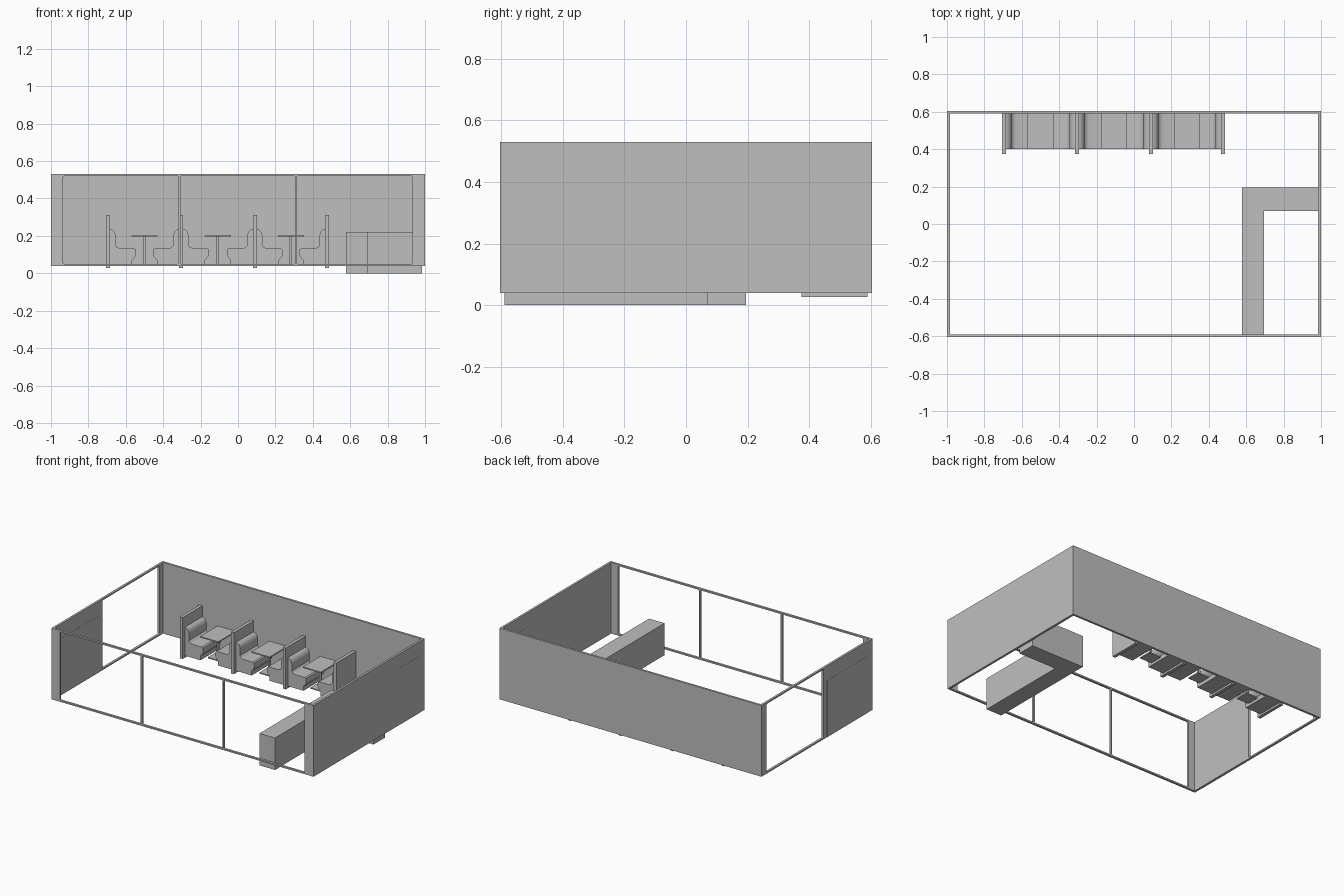
import bpy, bmesh, math
from mathutils import Vector

cube = bpy.data.objects.get("Cube")
if cube:
    bpy.data.objects.remove(cube, do_unlink=True)

grey = bpy.data.materials.new("plain grey")
grey.use_nodes = True
COLOUR = (0.52, 0.52, 0.52, 1)
grey.diffuse_color = COLOUR
grey.node_tree.nodes["Principled BSDF"].inputs["Base Color"].default_value = COLOUR


def prism(name, profile, start, end, axis="y"):
    """Extrude a closed (u, z) profile along the x or y axis."""
    bm = bmesh.new()

    def place(u, z, depth):
        return (u, depth, z) if axis == "y" else (depth, u, z)

    face = bm.faces.new([bm.verts.new(place(u, z, start)) for u, z in profile])
    grown = bmesh.ops.extrude_face_region(bm, geom=[face])
    shift = Vector(place(0, 0, end - start))
    for v in grown["geom"]:
        if isinstance(v, bmesh.types.BMVert):
            v.co += shift
    bmesh.ops.recalc_face_normals(bm, faces=bm.faces)
    mesh = bpy.data.meshes.new(name)
    bm.to_mesh(mesh)
    bm.free()
    mesh.materials.append(grey)
    obj = bpy.data.objects.new(name, mesh)
    bpy.context.collection.objects.link(obj)
    return obj


def rect(u0, u1, z0, z1):
    return [(u0, z0), (u1, z0), (u1, z1), (u0, z1)]


def box(name, x0, x1, y0, y1, z0, z1):
    return prism(name, rect(x0, x1, z0, z1), y0, y1)


def rounded(u0, u1, z0, z1, r=0.008, steps=4):
    """Rectangle with rounded corners."""
    corners = [(u1 - r, z1 - r), (u0 + r, z1 - r), (u0 + r, z0 + r), (u1 - r, z0 + r)]
    points = []
    for i, (u, z) in enumerate(corners):
        for k in range(steps + 1):
            a = math.pi / 2 * (i + k / steps)
            points.append((u + r * math.cos(a), z + r * math.sin(a)))
    return points


def select_only(obj):
    bpy.ops.object.select_all(action="DESELECT")
    obj.select_set(True)
    bpy.context.view_layer.objects.active = obj


def cut(wall, cutter):
    mod = wall.modifiers.new("opening", "BOOLEAN")
    mod.operation = "DIFFERENCE"
    mod.solver = "EXACT"
    mod.object = cutter
    select_only(wall)
    bpy.ops.object.modifier_apply(modifier=mod.name)
    bpy.data.objects.remove(cutter, do_unlink=True)


# Outer walls
X, Y, T, LOW, HIGH = 0.999, 0.605, 0.015, 0.04, 0.53
SILL, HEAD = 0.05, 0.52
front = box("front_wall", -X, X, -Y, T - Y, LOW, HIGH)
box("back_wall", -X, X, Y - T, Y, LOW, HIGH)
right = box("right_wall", -X, T - X, T - Y, Y - T, LOW, HIGH)
box("left_wall", X - T, X, T - Y, Y - T, LOW, HIGH)

# Window openings
for u0, u1 in ((-0.935, -0.318), (-0.308, 0.305), (0.315, 0.932)):
    cut(front, prism("cutter", rounded(u0, u1, SILL, HEAD), -Y - 0.1, -Y + 0.1))
cut(right, prism("cutter", rounded(-0.07, 0.55, SILL, HEAD), -X - 0.1, -X + 0.1, "x"))

# Door panels, showing slightly on both wall faces
for name, u0, u1, side in (("left_door", 0.34, 0.54, 1), ("right_door", -0.54, -0.11, -1)):
    prism(name, [(u0, LOW), (u1, LOW), (u1, 0.425), (u1 - 0.005, 0.43),
                 (u0 + 0.005, 0.43), (u0, 0.425)],
          side * (X - T - 0.001), side * (X + 0.001), "x")

# L-shaped counter
box("counter_front", 0.577, 0.695, T - Y, 0.195, 0, 0.22)
box("counter_return", 0.695, X - T, 0.07, 0.195, 0, 0.22)

# Booth dividers
dividers = (-0.695, -0.305, 0.09, 0.476)
for x in dividers:
    box("booth_divider", x - 0.011, x + 0.011, 0.375, Y - T, 0.027, 0.312)

# Bench outline as offset from the divider and height
BENCH = [(0, 0.04), (0.118, 0.04), (0.118, 0.07), (0.125, 0.078), (0.136, 0.092),
         (0.139, 0.11), (0.136, 0.128), (0.128, 0.134), (0.05, 0.134), (0.037, 0.14),
         (0.028, 0.152), (0.03, 0.17), (0.03, 0.2), (0.025, 0.22), (0.012, 0.233),
         (0, 0.237)]


def bench(name, x, side):
    obj = prism(name, [(x + side * (0.011 + u), z) for u, z in BENCH], 0.4, Y - T)
    select_only(obj)
    bpy.ops.object.shade_smooth_by_angle(angle=math.radians(35))


# Booths: two facing benches and a table
for a, b in zip(dividers, dividers[1:]):
    mid = (a + b) / 2
    bench("bench_right", a, 1)
    bench("bench_left", b, -1)
    box("table_top", mid - 0.069, mid + 0.069, 0.4, Y - T, 0.196, 0.204)
    box("table_post", mid - 0.007, mid + 0.007, 0.488, 0.502, 0.048, 0.196)
    box("table_foot", mid - 0.045, mid + 0.045, 0.45, 0.54, 0.04, 0.048)
